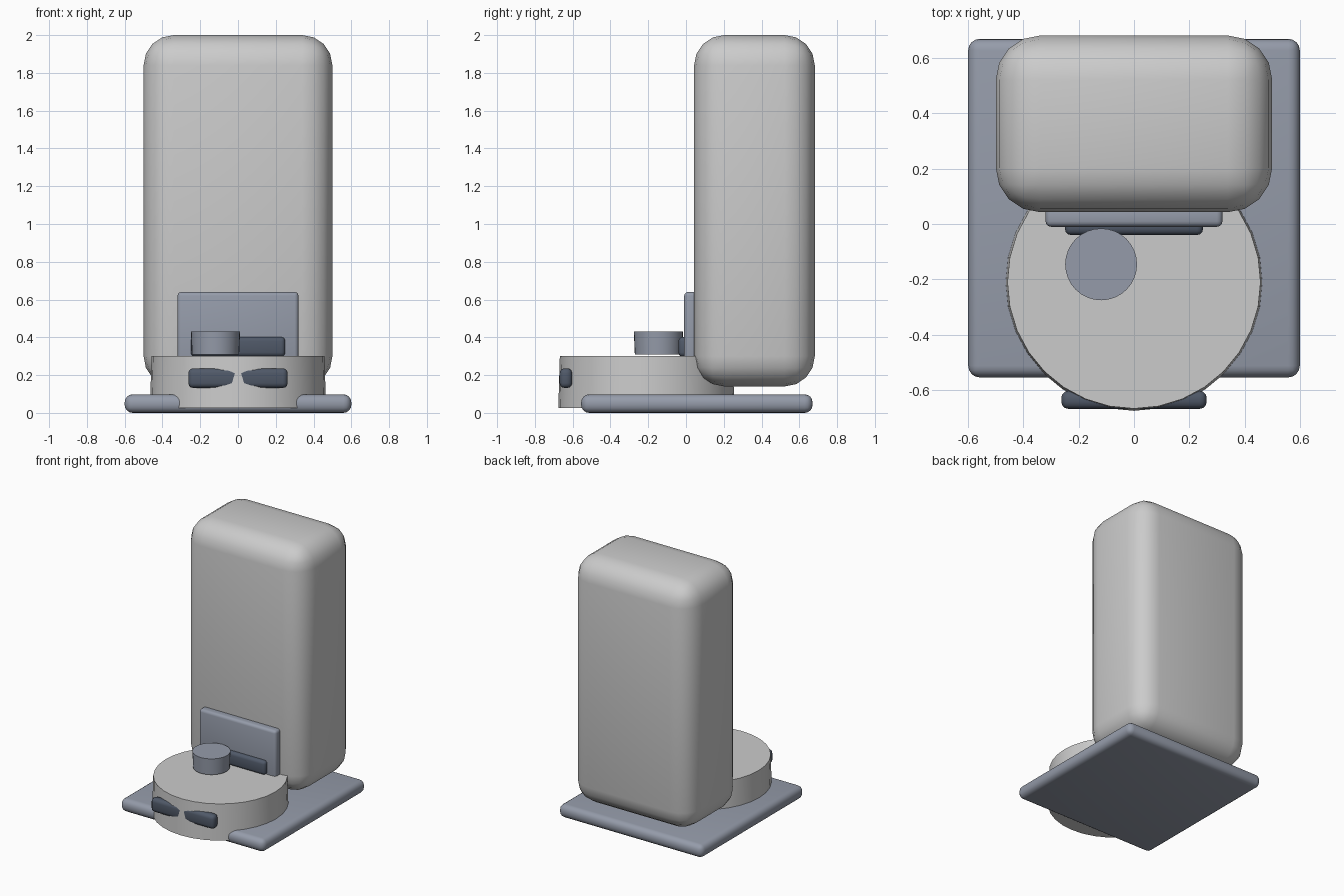
import bpy
import math

if "Cube" in bpy.data.objects:
    bpy.data.objects.remove(bpy.data.objects["Cube"])

def material(name, rgb):
    m = bpy.data.materials.new(name)
    m.diffuse_color = (*rgb, 1)
    m.use_nodes = True
    m.node_tree.nodes["Principled BSDF"].inputs["Base Color"].default_value = m.diffuse_color
    return m

MID = material("mid_grey", (0.30, 0.33, 0.40))
DARK = material("dark_grey", (0.08, 0.10, 0.14))

def finish(obj, name, mat):
    obj.name = name
    if mat:
        obj.data.materials.append(mat)
    bpy.ops.object.shade_smooth_by_angle(angle=math.radians(35))

def rounded_box(name, lo, hi, radius, segments, mat=None):
    """Box between two corners with rounded edges."""
    centre = [(a + b) / 2 for a, b in zip(lo, hi)]
    bpy.ops.mesh.primitive_cube_add(size=1, location=centre)
    obj = bpy.context.object
    obj.scale = [b - a for a, b in zip(lo, hi)]
    bpy.ops.object.transform_apply(location=False, rotation=False, scale=True)
    bevel = obj.modifiers.new("rounding", 'BEVEL')
    bevel.width = radius
    bevel.segments = segments
    bpy.ops.object.modifier_apply(modifier=bevel.name)
    finish(obj, name, mat)

def tapered_disc(name, x, y, z0, z1, r0, r1, sides, mat=None):
    """Slightly tapered round part standing between two heights."""
    bpy.ops.mesh.primitive_cone_add(vertices=sides, radius1=r0, radius2=r1,
                                    depth=z1 - z0, location=(x, y, (z0 + z1) / 2))
    finish(bpy.context.object, name, mat)

# floor plate and tall body
rounded_box("base_plate", (-0.6, -0.555, 0), (0.6, 0.67, 0.098), 0.042, 4, MID)
rounded_box("tall_body", (-0.5, 0.043, 0.14), (0.5, 0.682, 2.0), 0.16, 4)

# round front platform with knob on top
tapered_disc("round_platform", 0, -0.21, 0.027, 0.3, 0.466, 0.458, 32)
tapered_disc("top_knob", -0.119, -0.146, 0.308, 0.43, 0.125, 0.13, 32, MID)

# back panel with dark strip, and dark strip on the front of the platform
rounded_box("back_panel", (-0.32, -0.01, 0.22), (0.32, 0.065, 0.64), 0.02, 3, MID)
rounded_box("panel_strip", (-0.25, -0.04, 0.298), (0.25, 0.02, 0.402), 0.022, 3, DARK)
rounded_box("front_strip", (-0.263, -0.669, 0.132), (0.263, -0.603, 0.236), 0.026, 3, DARK)
